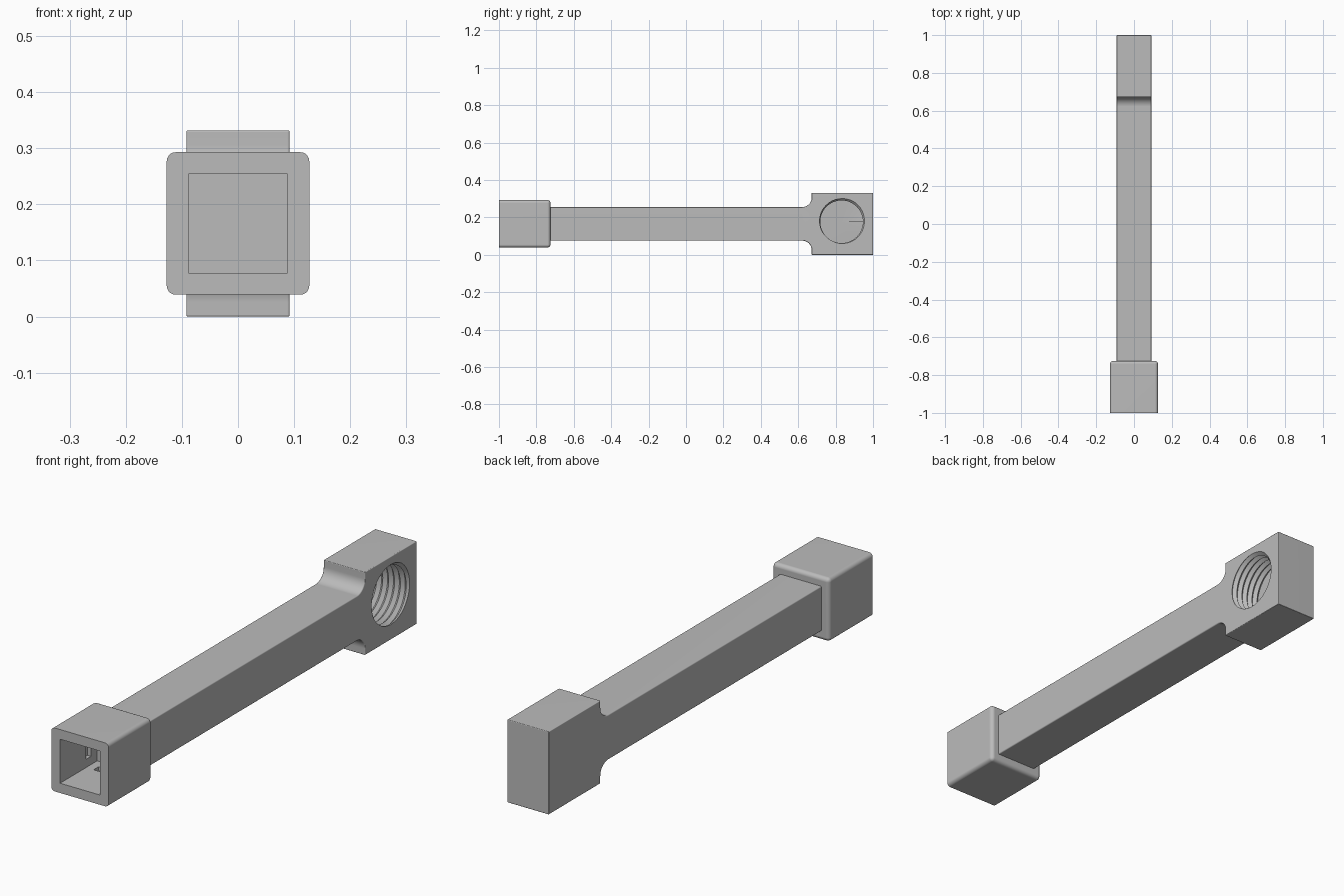
import bpy, bmesh, math
from mathutils import Vector

if "Cube" in bpy.data.objects:
    bpy.data.objects.remove(bpy.data.objects["Cube"], do_unlink=True)

grey = bpy.data.materials.new("plain grey")
grey.use_nodes = True
COLOUR = (0.5, 0.5, 0.5, 1)
grey.diffuse_color = COLOUR
grey.node_tree.nodes["Principled BSDF"].inputs["Base Color"].default_value = COLOUR

MID = 0.166          # height of the long axis
HALF = 0.092         # half thickness of bar and head


def to_object(name, bm):
    bmesh.ops.recalc_face_normals(bm, faces=bm.faces[:])
    me = bpy.data.meshes.new(name)
    bm.to_mesh(me)
    bm.free()
    me.materials.append(grey)
    ob = bpy.data.objects.new(name, me)
    bpy.context.collection.objects.link(ob)
    return ob


def add_box(bm, lo, hi):
    lo, hi = Vector(lo), Vector(hi)
    made = bmesh.ops.create_cube(bm, size=1)["verts"]
    for v in made:
        v.co = (lo + hi) / 2 + v.co * (hi - lo)


def round_edges(bm, radius_of):
    """Store a rounding radius per edge, as a share of the widest one."""
    layer = bm.edges.layers.float.new("bevel_weight_edge")
    radii = {e: radius_of(e) for e in bm.edges}
    widest = max(radii.values())
    for e, r in radii.items():
        e[layer] = r / widest
    return widest


def finish(ob, radius, cutters):
    bev = ob.modifiers.new("rounding", "BEVEL")
    bev.limit_method = "WEIGHT"
    bev.width = radius
    bev.segments = 5
    for c in cutters:
        cut = ob.modifiers.new("cut", "BOOLEAN")
        cut.object = c
        cut.solver = "EXACT"
    bpy.ops.object.select_all(action="DESELECT")
    ob.select_set(True)
    bpy.context.view_layer.objects.active = ob
    for m in list(ob.modifiers):
        bpy.ops.object.modifier_apply(modifier=m.name)
    for c in cutters:
        bpy.data.objects.remove(c, do_unlink=True)
    bpy.ops.object.shade_smooth_by_angle(angle=math.radians(30))
    wn = ob.modifiers.new("even shading", "WEIGHTED_NORMAL")
    wn.keep_sharp = True


def thread_cutter(centre, start, pitch, turns, crest, root, n=48):
    """Helical screw plug along x, closed by a fan at each end."""
    bm = bmesh.new()

    def helix(radius, shift):
        pts = []
        for t in range(turns * n + 1):
            a = 2 * math.pi * t / n
            x = start - pitch * (t / n + shift)
            pts.append(bm.verts.new((x, centre[0] + radius * math.cos(a),
                                     centre[1] + radius * math.sin(a))))
        return pts

    c, r = helix(crest, 0), helix(root, 0.5)
    last = turns * n
    for t in range(last):
        bm.faces.new((c[t], c[t + 1], r[t + 1], r[t]))
        if t + n < last:
            bm.faces.new((r[t], r[t + 1], c[t + 1 + n], c[t + n]))
    for loop in (c[:n + 1] + [r[0]], r[last - n:] + [c[last]]):
        x = sum(v.co.x for v in loop) / len(loop)
        hub = bm.verts.new((x, *centre))
        for a, b in zip(loop, loop[1:] + loop[:1]):
            bm.faces.new((hub, a, b))
    return to_object("thread_cutter", bm)


# Bar and head: one side profile, pushed across the thickness
HEAD_FRONT, HEAD_TOP, FILLET = 0.672, 0.166, 0.05
upper = [(-0.74, 0.09)]
for i in range(9):
    a = math.pi / 2 * i / 8
    upper.append((HEAD_FRONT - FILLET + FILLET * math.sin(a),
                  0.09 + FILLET * (1 - math.cos(a))))
upper += [(HEAD_FRONT, HEAD_TOP), (1, HEAD_TOP)]
outline = upper + [(y, -z) for y, z in reversed(upper)]
bm = bmesh.new()
side = bm.faces.new([bm.verts.new((-HALF, y, MID + z)) for y, z in outline])
pushed = bmesh.ops.extrude_face_region(bm, geom=[side])["geom"]
bmesh.ops.translate(bm, vec=(2 * HALF, 0, 0),
                    verts=[g for g in pushed if isinstance(g, bmesh.types.BMVert)])


def arm_radius(e):
    a, b = (v.co for v in e.verts)
    across = abs(a.x - b.x) > HALF
    at_head = abs(a.z - MID) > 0.16 or abs(b.z - MID) > 0.16
    if across:
        return 0.02 if at_head else 0
    if max(a.y, b.y) < -0.7:
        return 0
    return 0.02 if min(a.y, b.y) > HEAD_FRONT - 0.001 else 0.032


width = round_edges(bm, arm_radius)
arm = to_object("bar_and_head", bm)
plug = thread_cutter((0.832, 0.177), 0.135, 0.026, 7, 0.114, 0.126)
finish(arm, width, [plug])

# Square socket, rounded everywhere but at its mouth
BACK, S = -0.725, 0.127
bm = bmesh.new()
add_box(bm, (-S, -1, MID - S), (S, BACK, MID + S))
width = round_edges(bm, lambda e: 0 if max(v.co.y for v in e.verts) < -0.9 else 0.016)
socket = to_object("square_socket", bm)

# Cavity with a shallow catch groove in each wall
C = 0.088
cutters = []
for lo, hi in (((-C, -1.1, -C), (C, -0.765, C)),
               ((-C - 0.015, -0.835, -0.055), (C + 0.015, -0.805, 0.055)),
               ((-0.055, -0.835, -C - 0.015), (0.055, -0.805, C + 0.015))):
    bm = bmesh.new()
    add_box(bm, lo, hi)
    bmesh.ops.translate(bm, vec=(0, 0, MID), verts=bm.verts[:])
    cutters.append(to_object("cavity_cutter", bm))
finish(socket, width, cutters)
